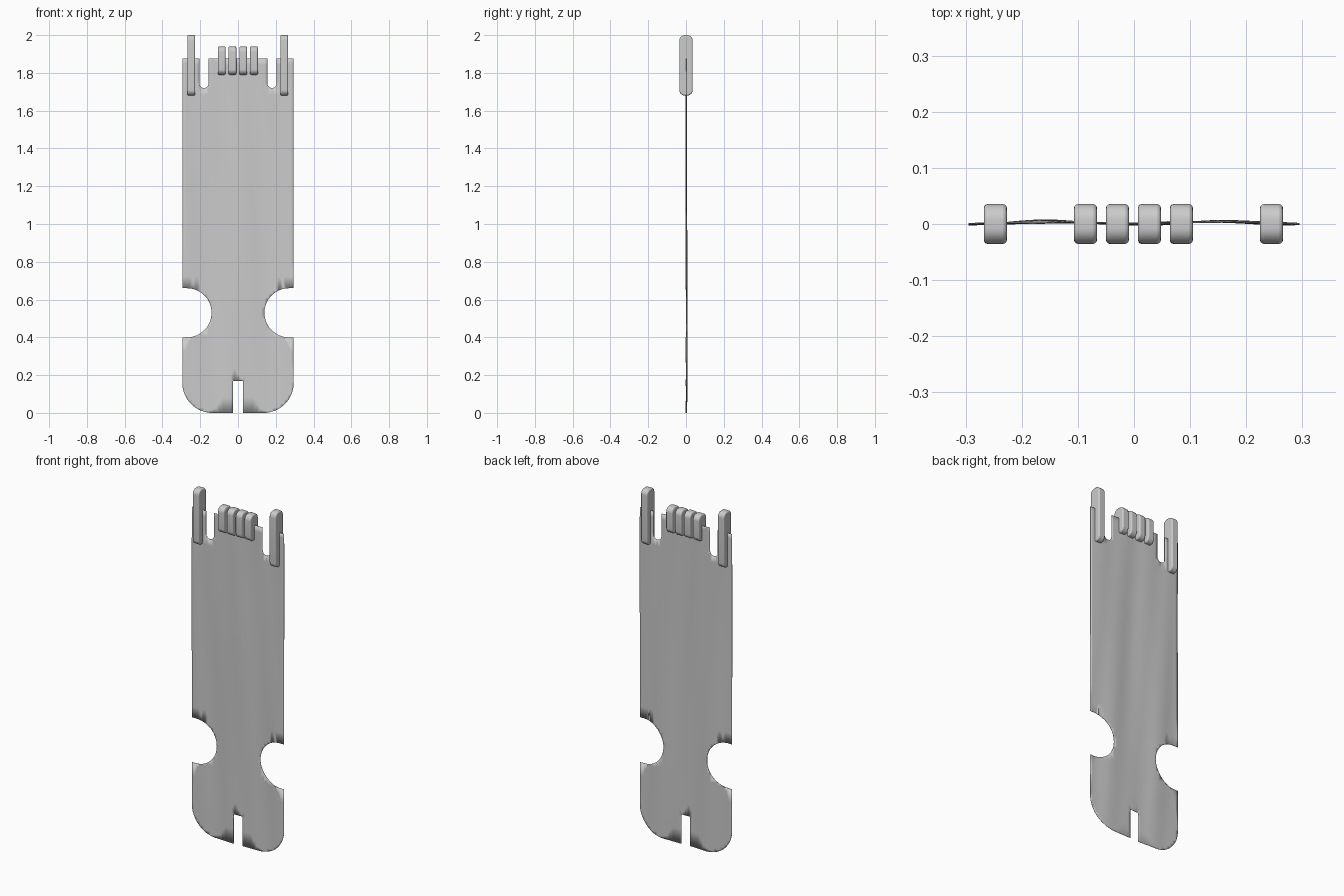
import bpy, bmesh
from math import sin, cos, pi, radians

if "Cube" in bpy.data.objects:
    bpy.data.objects.remove(bpy.data.objects["Cube"])


def arc(cx, cz, r, a0, a1, n):
    return [(cx + r * cos(radians(a0 + (a1 - a0) * i / n)),
             cz + r * sin(radians(a0 + (a1 - a0) * i / n))) for i in range(n + 1)]


def finish(bm, name):
    bmesh.ops.recalc_face_normals(bm, faces=bm.faces)
    me = bpy.data.meshes.new(name)
    bm.to_mesh(me)
    bm.free()
    ob = bpy.data.objects.new(name, me)
    bpy.context.collection.objects.link(ob)
    return ob


def smooth(ob, angle):
    bpy.ops.object.select_all(action='DESELECT')
    ob.select_set(True)
    bpy.context.view_layer.objects.active = ob
    bpy.ops.object.shade_smooth_by_angle(angle=radians(angle))


# Thin gently rippled sheet: half outline mirrored across x = 0
half = [(0.027, 0.17), (0.027, 0)]
half += arc(0.135, 0.16, 0.16, -90, 0, 16)                 # rounded bottom corner
half += [(0.295, 0.40)]
half += arc(0.27, 0.53, 0.13, -90, -270, 28)               # side notch
half += [(0.295, 0.66), (0.295, 1.877), (0.205, 1.877)]
half += arc(0.18, 1.745, 0.025, 0, -180, 12)               # round-ended top slot
half += [(0.155, 1.877)]
outline = half + [(-x, z) for x, z in reversed(half)]

bm = bmesh.new()
vs = [bm.verts.new((x, 0, z)) for x, z in outline]
edges = [bm.edges.new((vs[i], vs[(i + 1) % len(vs)])) for i in range(len(vs))]
bmesh.ops.triangle_fill(bm, edges=edges, use_beauty=True, normal=(0, -1, 0))


def cut(co, no):
    bmesh.ops.bisect_plane(bm, geom=bm.verts[:] + bm.edges[:] + bm.faces[:],
                           dist=1e-5, plane_co=co, plane_no=no)


for i in range(-14, 15):
    cut((i * 0.02 + 0.001, 0, 0), (1, 0, 0))
for i in range(1, 24):
    cut((0, 0, i * 0.08 + 0.003), (0, 0, 1))
bmesh.ops.triangulate(bm, faces=bm.faces)
for v in bm.verts:
    x, z = v.co.x, v.co.z
    v.co.y = (0.002 - 0.003 * cos(2 * pi * x / 0.3) * (0.6 + 0.4 * sin(2.2 * z))
              + 0.001 * sin(40 * x + 3 * z) + 0.0012 * sin(4 * z + 6 * x))
sheet = finish(bm, "sheet")
sol = sheet.modifiers.new("thickness", 'SOLIDIFY')
sol.thickness = 0.002
sol.offset = 0
smooth(sheet, 40)


# Rounded pegs straddling the top edge
def peg(name, x, z0, z1, w=0.041, d=0.0355, r=0.029):
    prof = (arc(d - r, z1 - r, r, 0, 90, 8) + arc(r - d, z1 - r, r, 90, 180, 8)
            + arc(r - d, z0 + r, r, 180, 270, 8) + arc(d - r, z0 + r, r, 270, 360, 8))
    b = bmesh.new()
    face = b.faces.new([b.verts.new((x - w / 2, y, z)) for y, z in prof])
    ext = bmesh.ops.extrude_face_region(b, geom=[face], use_keep_orig=True)
    bmesh.ops.translate(b, vec=(w, 0, 0),
                        verts=[g for g in ext['geom'] if isinstance(g, bmesh.types.BMVert)])
    ob = finish(b, name)
    bev = ob.modifiers.new("soft_edges", 'BEVEL')
    bev.width = 0.007
    bev.segments = 3
    bev.limit_method = 'ANGLE'
    bev.angle_limit = radians(50)
    smooth(ob, 40)


for side, x in (("left", -0.247), ("right", 0.245)):
    peg("long_peg_" + side, x, 1.68, 2.0)
for i in range(4):
    peg(f"short_peg_{i + 1}", -0.0865 + i * 0.057, 1.79, 1.94)
